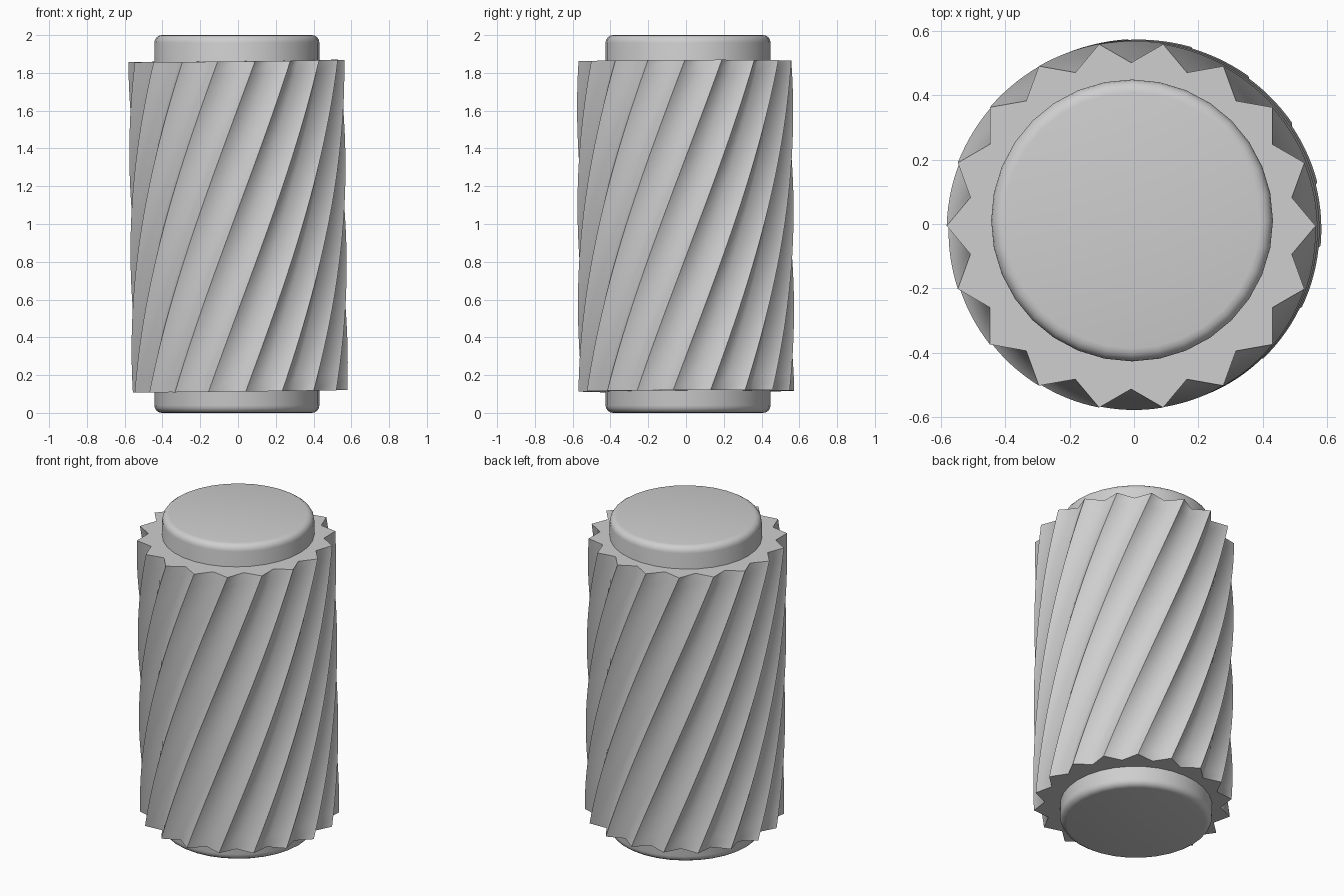
import bpy, bmesh, math
from math import cos, sin, radians, pi

cube = bpy.data.objects.get("Cube")
if cube:
    bpy.data.objects.remove(cube, do_unlink=True)

grey = bpy.data.materials.new("plain grey")
grey.use_nodes = True
colour = (0.62, 0.62, 0.62, 1)
grey.diffuse_color = colour
grey.node_tree.nodes["Principled BSDF"].inputs["Base Color"].default_value = colour


def finish(obj, angle):
    obj.data.materials.append(grey)
    bpy.ops.object.select_all(action="DESELECT")
    obj.select_set(True)
    bpy.context.view_layer.objects.active = obj
    bpy.ops.object.shade_smooth_by_angle(angle=radians(angle))


# Round core with softened rims, showing as a cap at each end
bpy.ops.mesh.primitive_cylinder_add(vertices=32, radius=0.437, depth=2,
                                    location=(-0.006, 0.011, 1))
core = bpy.context.object
core.name = "core_cylinder"
bm = bmesh.new()
bm.from_mesh(core.data)
rims = [e for e in bm.edges if abs(e.verts[0].co.z - e.verts[1].co.z) < 0.01]
bmesh.ops.bevel(bm, geom=rims, offset=0.04, segments=4, profile=0.5, affect="EDGES")
bm.to_mesh(core.data)
bm.free()
finish(core, 40)

# Fluted sleeve: a toothed outline twisted as it rises
TEETH, STEPS, HEIGHT = 18, 24, 1.748
TIP, VALLEY, TWIST = 0.572, 0.506, radians(67)
bm = bmesh.new()
rings = []
for s in range(STEPS + 1):
    t = s / STEPS
    ring = []
    for i in range(2 * TEETH):
        a = pi * i / TEETH + TWIST * (t - 1)
        r = VALLEY if i % 2 else TIP
        ring.append(bm.verts.new((r * cos(a), r * sin(a), (t - 0.5) * HEIGHT)))
    rings.append(ring)
for low, high in zip(rings, rings[1:]):
    for i in range(2 * TEETH):
        j = (i + 1) % (2 * TEETH)
        bm.faces.new((low[i], low[j], high[j], high[i]))
bm.faces.new(rings[-1])
bm.faces.new(rings[0][::-1])
mesh = bpy.data.meshes.new("fluted_sleeve")
bm.to_mesh(mesh)
bm.free()
sleeve = bpy.data.objects.new("fluted_sleeve", mesh)
bpy.context.collection.objects.link(sleeve)

# The sleeve leans very slightly on the core; only ridge crests stay sharp
sleeve.location = (0.001, -0.002, 0.989)
sleeve.rotation_euler = (radians(0.25), radians(-0.65), 0)
finish(sleeve, 66)
